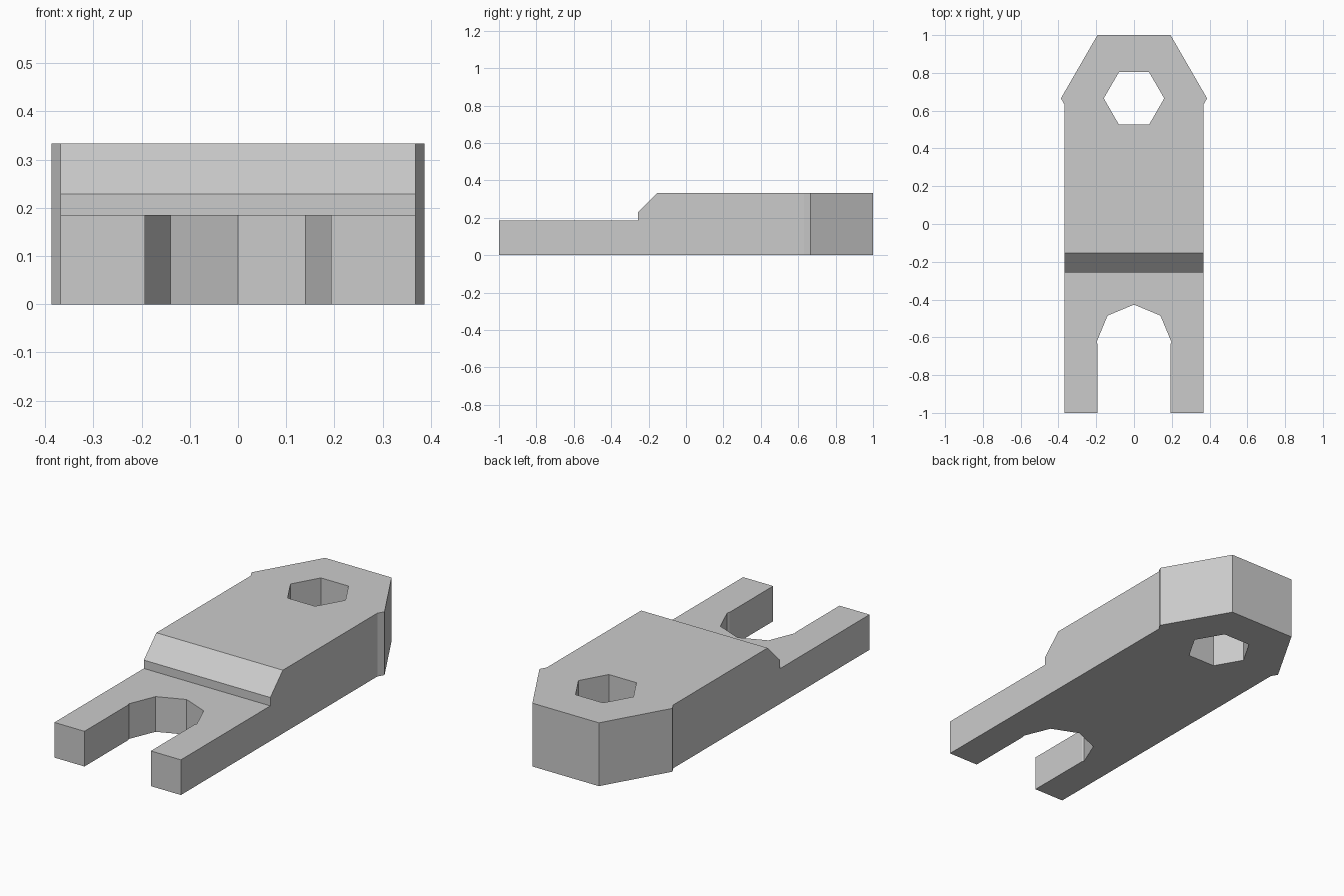
import bpy
import bmesh
from math import cos, sin, tau, sqrt
from mathutils import Vector

cube = bpy.data.objects.get("Cube")
if cube:
    bpy.data.objects.remove(cube, do_unlink=True)

HEIGHT = 0.333
HALF_WIDTH = 0.368
EYE_Y, EYE_RADIUS, HOLE_RADIUS = 0.665, 0.387, 0.16
SLOT_Y, SLOT_RADIUS, SLOT_HALF = -0.625, 0.198, 0.193

metal = bpy.data.materials.new("plain grey")
metal.use_nodes = True
grey = (0.6, 0.6, 0.6, 1)
metal.diffuse_color = grey
metal.node_tree.nodes["Principled BSDF"].inputs["Base Color"].default_value = grey


def prism(name, points, offset):
    """Extrude a closed outline of 3D points along an offset."""
    bm = bmesh.new()
    face = bm.faces.new([bm.verts.new(p) for p in points])
    extruded = bmesh.ops.extrude_face_region(bm, geom=[face])["geom"]
    verts = [v for v in extruded if isinstance(v, bmesh.types.BMVert)]
    bmesh.ops.translate(bm, verts=verts, vec=offset)
    bmesh.ops.recalc_face_normals(bm, faces=bm.faces)
    mesh = bpy.data.meshes.new(name)
    bm.to_mesh(mesh)
    bm.free()
    mesh.materials.append(metal)
    obj = bpy.data.objects.new(name, mesh)
    bpy.context.collection.objects.link(obj)
    return obj


def ring(sides, radius, y, z):
    return [Vector((radius * cos(tau * i / sides), y + radius * sin(tau * i / sides), z))
            for i in range(sides)]


def cut(target, cutter):
    mod = target.modifiers.new("cut", "BOOLEAN")
    mod.operation = "DIFFERENCE"
    mod.solver = "EXACT"
    mod.object = cutter
    cutter.hide_render = True
    bpy.context.view_layer.objects.active = target
    bpy.ops.object.modifier_apply(modifier=mod.name)
    bpy.data.objects.remove(cutter, do_unlink=True)


# Body: straight shank running into a hexagonal eye end
neck_y = EYE_Y - (EYE_RADIUS - HALF_WIDTH) * sqrt(3)
right_half = [(HALF_WIDTH, -1), (HALF_WIDTH, neck_y), (EYE_RADIUS, EYE_Y),
              (EYE_RADIUS / 2, 1)]
outline = right_half + [(-x, y) for x, y in reversed(right_half)]
body = prism("fork_link_body", [(x, y, 0) for x, y in outline], (0, 0, HEIGHT))

# Hexagonal through hole
cut(body, prism("eye_cutter", ring(6, HOLE_RADIUS, EYE_Y, -0.1), (0, 0, 1)))

# Fork slot: half octagon at the root, slightly narrower straight sides
pinch_y = SLOT_Y - (SLOT_RADIUS - SLOT_HALF) * 2.414
root = [(p.x, p.y) for p in ring(8, SLOT_RADIUS, SLOT_Y, 0)[:5]]
slot = [(SLOT_HALF, -1.2), (SLOT_HALF, pinch_y)] + root
slot += [(-SLOT_HALF, pinch_y), (-SLOT_HALF, -1.2)]
cut(body, prism("slot_cutter", [(x, y, -0.1) for x, y in slot], (0, 0, 1)))

# Step down to the thin fork, with a sloped shoulder
step = [(-1.2, 0.185), (-0.257, 0.185), (-0.257, 0.229),
        (-0.153, HEIGHT), (-0.053, HEIGHT + 0.1), (-1.2, HEIGHT + 0.1)]
cut(body, prism("step_cutter", [(-1, y, z) for y, z in step], (2, 0, 0)))
